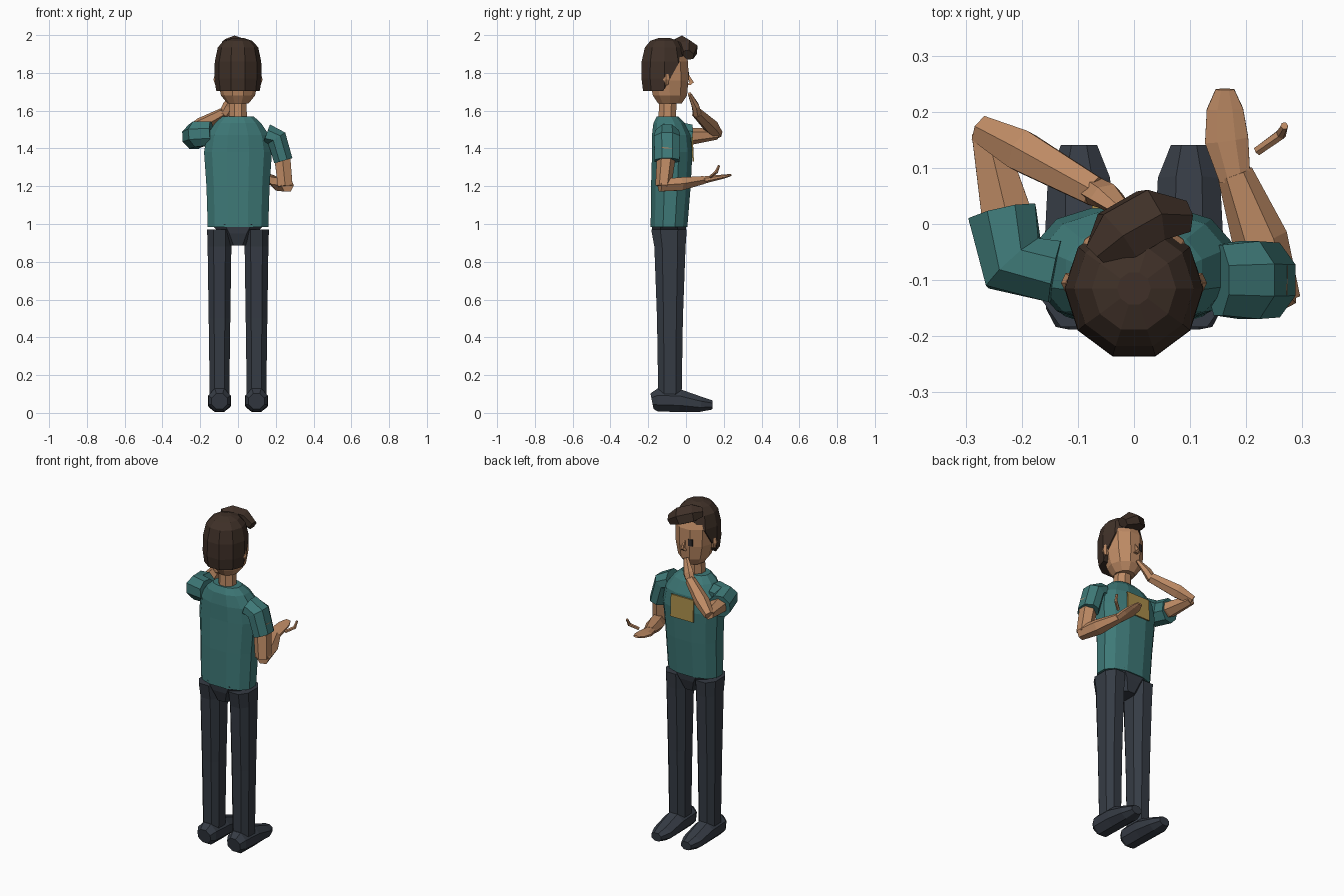
import bpy, bmesh, math
from mathutils import Vector as V


def mat(name, rgb):
    m = bpy.data.materials.new(name)
    m.diffuse_color = (*rgb, 1)
    return m


SKIN = mat("skin", (0.52, 0.26, 0.13))
SHIRT = mat("teal_shirt", (0.048, 0.19, 0.185))
TROUSER = mat("dark_trousers", (0.036, 0.044, 0.058))
HAIR = mat("brown_hair", (0.05, 0.03, 0.021))
PATCH = mat("ochre_patch", (0.40, 0.27, 0.07))
EYE = mat("dark_eye", (0.03, 0.025, 0.025))


def finish(name, bm, material):
    bmesh.ops.recalc_face_normals(bm, faces=bm.faces)
    me = bpy.data.meshes.new(name)
    bm.to_mesh(me)
    bm.free()
    me.materials.append(material)
    ob = bpy.data.objects.new(name, me)
    bpy.context.collection.objects.link(ob)
    return ob


def skin_rings(bm, rings):
    """Join equal-sided rings of points into a closed solid."""
    rows = [[bm.verts.new(p) for p in r] for r in rings]
    n = len(rows[0])
    for a, b in zip(rows, rows[1:]):
        for i in range(n):
            j = (i + 1) % n
            bm.faces.new((a[i], a[j], b[j], b[i]))
    bm.faces.new(rows[0])
    bm.faces.new(rows[-1])


def outline(n, square):
    pts = []
    for i in range(n):
        t = math.tau * (i + 0.5) / n + math.pi / 2
        c, s = math.cos(t), math.sin(t)
        pts.append((math.copysign(abs(c) ** square, c), math.copysign(abs(s) ** square, s)))
    return pts


def stack(name, material, rings, n=8, square=1.0, cut=None):
    """Upright solid; each ring is (cx, cy, z, rx, ry)."""
    bm = bmesh.new()
    skin_rings(bm, [[V((cx + rx * c, cy + ry * s, z)) for c, s in outline(n, square)]
                    for cx, cy, z, rx, ry in rings])
    if cut:
        bmesh.ops.bisect_plane(bm, geom=bm.verts[:] + bm.edges[:] + bm.faces[:],
                               plane_co=cut[0], plane_no=cut[1], clear_outer=True)
        bmesh.ops.holes_fill(bm, edges=[e for e in bm.edges if e.is_boundary])
    return finish(name, bm, material)


def tube(name, material, path, radii, n=6, ref=(1, 0, 0)):
    """Solid along a path; radii are (along ref, across ref) per point."""
    pts = [V(p) for p in path]
    bm = bmesh.new()
    rings = []
    for i, p in enumerate(pts):
        d = (pts[min(i + 1, len(pts) - 1)] - pts[max(i - 1, 0)]).normalized()
        u = V(ref)
        u = (u - d * u.dot(d)).normalized()
        v = d.cross(u)
        a, b = radii[i]
        rings.append([p + u * a * c + v * b * s for c, s in outline(n, 1)])
    skin_rings(bm, rings)
    return finish(name, bm, material)


def plate(name, material, corners, depth=0.008):
    bm = bmesh.new()
    f = bm.faces.new([bm.verts.new(c) for c in corners])
    r = bmesh.ops.extrude_face_region(bm, geom=[f])
    for g in r["geom"]:
        if isinstance(g, bmesh.types.BMVert):
            g.co.y += depth
    return finish(name, bm, material)


# Torso and chest patch
stack("shirt", SHIRT, [(0, -.09, .985, .165, .10), (0, -.08, 1.2, .172, .108),
                       (0, -.073, 1.38, .185, .11), (0, -.078, 1.47, .17, .105),
                       (0, -.09, 1.535, .125, .085), (0, -.098, 1.57, .085, .058)], 12, .85)
plate("chest_patch", PATCH, [(-.075, .034, 1.33), (.075, .034, 1.33),
                             (.075, .028, 1.46), (-.075, .028, 1.46)])

# Pelvis, legs and shoes
stack("pelvis", TROUSER, [(0, -.09, .885, .05, .07), (0, -.09, .95, .1, .092),
                          (0, -.09, 1.0, .155, .099)], 8, .8)
for side, x in (("left", -.098), ("right", .098)):
    stack(side + "_leg", TROUSER, [(x, -.085, .09, .055, .066), (x, -.085, .5, .061, .073),
                                   (x, -.085, .88, .067, .088), (x, -.09, .97, .07, .1)], 8, .8)
    shoe = [(-.18, .062, .045, .045), (-.15, .068, .064, .066), (-.03, .064, .066, .064),
            (.08, .045, .06, .043), (.14, .042, .035, .026)]
    tube(side + "_shoe", TROUSER, [(x, s[0], s[1]) for s in shoe],
         [(s[2], s[3]) for s in shoe], 8)

# Neck, head and face
stack("neck", SKIN, [(0, -.1, 1.53, .052, .05), (0, -.095, 1.7, .047, .05)], 8)
stack("head", SKIN, [(0, -.085, 1.637, .055, .065), (0, -.085, 1.68, .09, .095),
                     (0, -.09, 1.76, .108, .108), (0, -.095, 1.86, .11, .112),
                     (0, -.1, 1.93, .09, .09)], 10)
stack("nose", SKIN, [(0, .012, 1.735, .018, .016), (0, .03, 1.75, .008, .016),
                     (0, .01, 1.79, .006, .008)], 4)
plate("eye", EYE, [(-.048, .004, 1.765), (-.024, .008, 1.765),
                   (-.024, .008, 1.805), (-.048, .004, 1.805)])
for side, s in (("left", -1), ("right", 1)):
    stack(side + "_ear", SKIN, [(s * .108, -.105, 1.735, .012, .012), (s * .114, -.105, 1.765, .016, .02),
                                (s * .11, -.105, 1.795, .012, .014)], 6)

# Hair cap cut open over the face, and swept forelock
stack("hair_cap", HAIR, [(0, -.115, 1.705, .116, .118), (0, -.115, 1.77, .124, .127),
                         (0, -.115, 1.86, .123, .126), (0, -.115, 1.935, .107, .108),
                         (0, -.115, 1.97, .075, .077), (0, -.115, 1.985, .03, .03)], 10,
      cut=((0, -.12, 1.705), (0, .18, -.1)))
tube("forelock", HAIR, [(-.066, -.058, 1.95), (-.03, -.02, 1.95), (.03, .015, 1.93), (.09, .012, 1.895)],
     [(.03, .03), (.058, .045), (.058, .045), (.035, .028)], 6, (-.5, .75, -.5))

# Left arm raised to the chin
tube("left_sleeve", SHIRT, [(-.14, -.085, 1.48), (-.215, -.07, 1.475), (-.235, .02, 1.462)],
     [(.068, .06), (.073, .068), (.07, .066)], 8, (0, 0, 1))
tube("left_upper_arm", SKIN, [(-.225, -.03, 1.47), (-.23, .03, 1.465), (-.262, .165, 1.475)],
     [(.045, .05), (.045, .05), (.028, .032)], 6, (0, 0, 1))
tube("left_forearm", SKIN, [(-.272, .168, 1.475), (-.2, .13, 1.52), (-.07, .058, 1.59)],
     [(.028, .028), (.042, .042), (.03, .03)], 6, (0, 0, 1))
tube("left_hand", SKIN, [(-.075, .06, 1.582), (-.05, .05, 1.625), (-.012, .018, 1.69)],
     [(.028, .026), (.032, .022), (.016, .01)], 6, (1, 0, 0))

# Right arm held out with open palm
tube("right_sleeve", SHIRT, [(.15, -.1, 1.475), (.205, -.1, 1.455), (.24, -.1, 1.335)],
     [(.068, .06), (.075, .058), (.072, .054)], 8, (0, 1, 0))
tube("right_upper_arm", SKIN, [(.23, -.1, 1.4), (.25, -.12, 1.2)],
     [(.052, .05), (.042, .045)], 6, (0, 1, 0))
tube("right_forearm", SKIN, [(.262, -.14, 1.205), (.225, -.03, 1.212), (.18, .09, 1.232)],
     [(.036, .038), (.05, .04), (.032, .024)], 6, (1, 0, 0))
tube("right_hand", SKIN, [(.18, .08, 1.23), (.165, .15, 1.243), (.162, .205, 1.252), (.162, .24, 1.26)],
     [(.03, .022), (.042, .016), (.035, .011), (.018, .006)], 8, (1, 0, 0))
tube("right_thumb", SKIN, [(.22, .13, 1.25), (.262, .16, 1.275), (.268, .175, 1.31)],
     [(.009, .009), (.01, .01), (.007, .007)], 6, (0, 0, 1))
